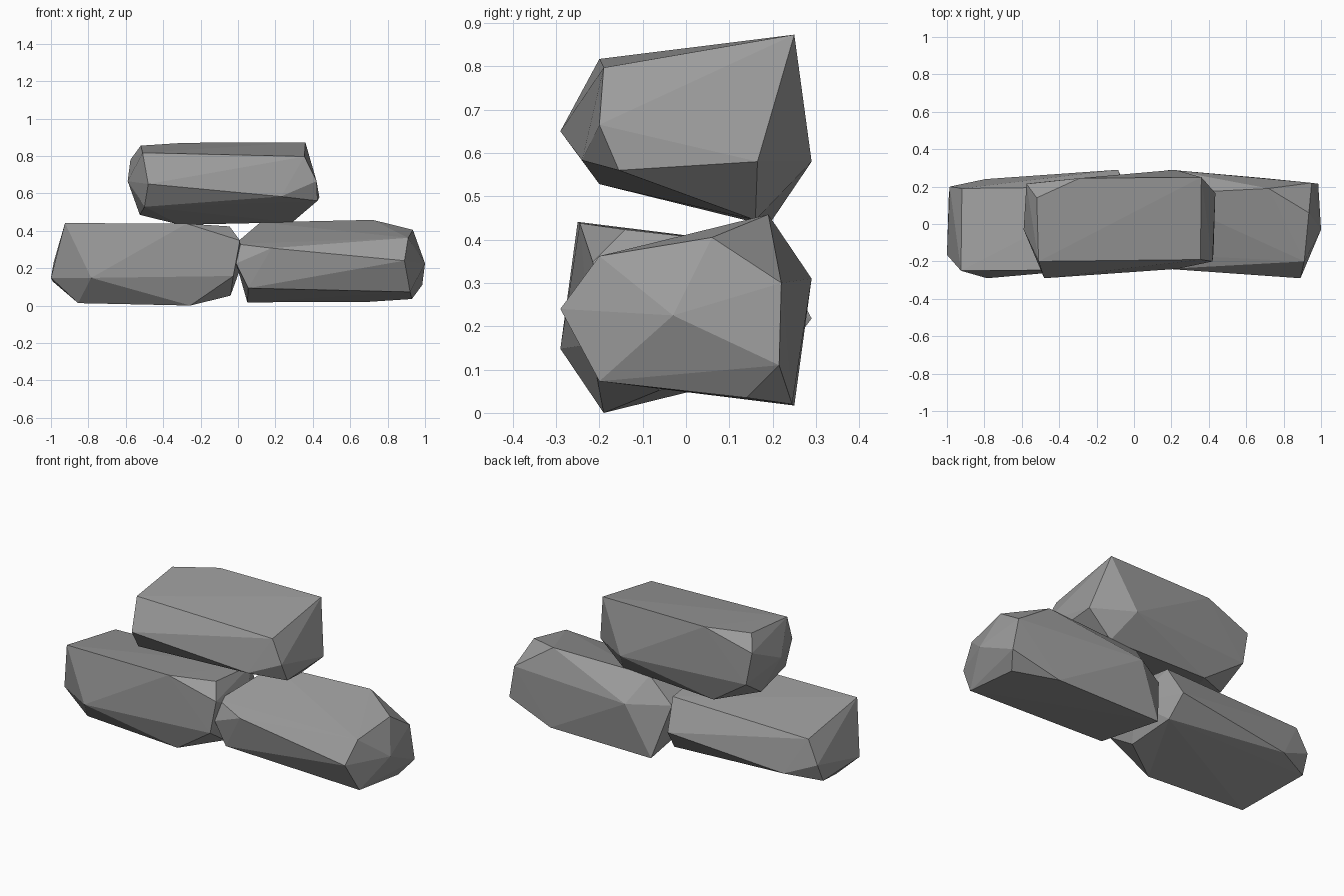
import bpy, bmesh
from mathutils import Matrix, Vector
from math import pi

if "Cube" in bpy.data.objects:
    bpy.data.objects.remove(bpy.data.objects["Cube"])

# One flat stone grey
stone = bpy.data.materials.new("stone grey")
stone.diffuse_color = (0.33, 0.33, 0.33, 1)
stone.use_nodes = True
stone.node_tree.nodes["Principled BSDF"].inputs["Base Color"].default_value = stone.diffuse_color

# Corners of a single chipped boulder, in its place on top of the pile
corners = [
    # right end
    (0.355, -0.19, 0.797), (0.42, -0.20, 0.665), (0.425, -0.155, 0.56),
    (0.435, 0.165, 0.58), (0.36, 0.25, 0.873), (0.29, 0.16, 0.445),
    # front and back ridges
    (0.23, -0.24, 0.583), (-0.48, -0.29, 0.65), (0.22, 0.29, 0.58),
    (-0.31, 0.19, 0.432), (-0.29, 0.245, 0.87),
    # left end
    (-0.51, -0.20, 0.817), (-0.50, -0.20, 0.528), (-0.59, -0.03, 0.665),
    (-0.52, 0.14, 0.855), (-0.575, 0.215, 0.78), (-0.54, 0.22, 0.59),
    (-0.525, 0.06, 0.485),
]


def boulder(name, matrix):
    bm = bmesh.new()
    for c in corners:
        bm.verts.new(matrix @ Vector(c))
    bmesh.ops.convex_hull(bm, input=bm.verts[:])
    bmesh.ops.recalc_face_normals(bm, faces=bm.faces[:])
    mesh = bpy.data.meshes.new(name)
    bm.to_mesh(mesh)
    bm.free()
    mesh.materials.append(stone)
    bpy.context.collection.objects.link(bpy.data.objects.new(name, mesh))


# The same boulder three times: upright, turned about z, rolled about y
boulder("top_boulder", Matrix())
boulder("left_boulder",
        Matrix.Translation((-0.565, 0, -0.432)) @ Matrix.Rotation(pi, 4, 'Z'))
boulder("right_boulder",
        Matrix.Translation((0.41, 0, 0.89)) @ Matrix.Rotation(pi, 4, 'Y'))
